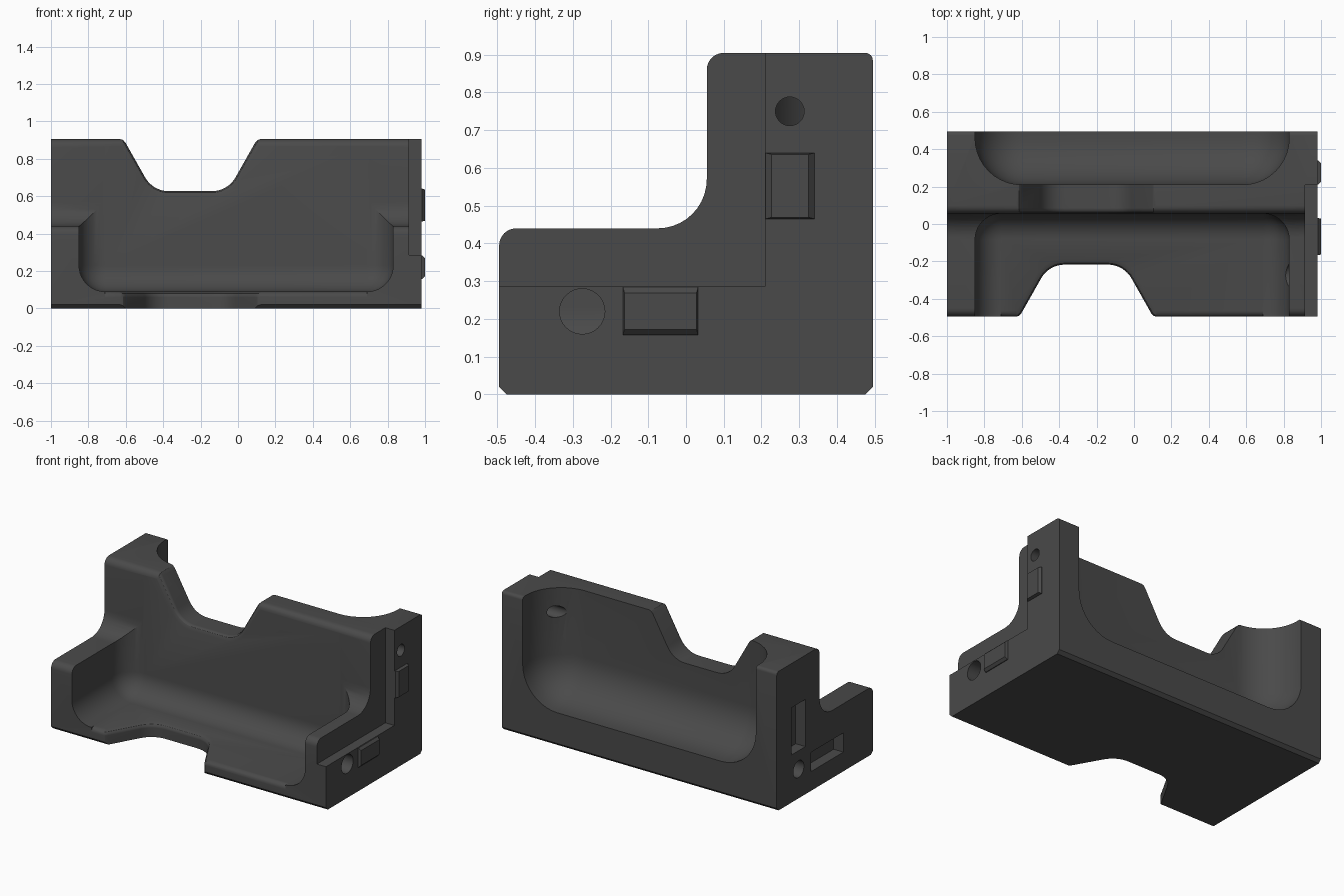
import bpy, bmesh, math
from mathutils import Vector

if "Cube" in bpy.data.objects:
    bpy.data.objects.remove(bpy.data.objects["Cube"])

mat = bpy.data.materials.new("dark_grey")
mat.diffuse_color = (0.068, 0.068, 0.068, 1)
mat.use_nodes = True
mat.node_tree.nodes["Principled BSDF"].inputs["Base Color"].default_value = mat.diffuse_color


def finish(name, bm):
    bmesh.ops.recalc_face_normals(bm, faces=bm.faces[:])
    me = bpy.data.meshes.new(name)
    bm.to_mesh(me)
    bm.free()
    ob = bpy.data.objects.new(name, me)
    me.materials.append(mat)
    bpy.context.collection.objects.link(ob)
    return ob


def loft(name, rings):
    """Closed solid through rings that share a point count."""
    bm = bmesh.new()
    vs = [[bm.verts.new(p) for p in r] for r in rings]
    n = len(vs[0])
    for a, b in zip(vs, vs[1:]):
        for i in range(n):
            j = (i + 1) % n
            bm.faces.new((a[i], a[j], b[j], b[i]))
    bm.faces.new(vs[0])
    bm.faces.new(vs[-1])
    return finish(name, bm)


def prism(name, profile, x0, x1):
    return loft(name, [[(x, y, z) for y, z in profile] for x in (x0, x1)])


def rounded(points):
    """2D outline from (a, b, radius, segments) corners."""
    out = []
    for i, (a, b, r, seg) in enumerate(points):
        p = Vector((a, b))
        if r == 0:
            out.append(p)
            continue
        d0 = (Vector(points[i - 1][:2]) - p).normalized()
        d1 = (Vector(points[(i + 1) % len(points)][:2]) - p).normalized()
        half = d0.angle(d1) / 2
        c = p + (d0 + d1).normalized() * r / math.sin(half)
        s, e = p + d0 * r / math.tan(half) - c, p + d1 * r / math.tan(half) - c
        turn = s.angle_signed(e)
        for k in range(seg + 1):
            t = -turn * k / seg
            out.append(c + Vector((s.x * math.cos(t) - s.y * math.sin(t),
                                   s.x * math.sin(t) + s.y * math.cos(t))))
    return out


def box(name, lo, hi, radius=0):
    bm = bmesh.new()
    bmesh.ops.create_cube(bm, size=1)
    for v in bm.verts:
        v.co = [(l + h) / 2 + c * (h - l) for l, h, c in zip(lo, hi, v.co)]
    if radius:
        bmesh.ops.bevel(bm, geom=bm.edges[:], offset=radius, segments=10,
                        profile=0.5, affect='EDGES')
    return finish(name, bm)


def rod(name, x0, x1, y, z, r):
    ring = [(y + r * math.cos(k * math.pi / 16), z + r * math.sin(k * math.pi / 16))
            for k in range(32)]
    return prism(name, ring, x0, x1)


def notch(name, place):
    """Tapered finger notch with a rounded mouth; place maps (u, depth, s)."""
    half = [(.375, -.15, 0, 1), (.375, 0, 0, 1), (.36, .004, 0, 1), (.347, .018, 0, 1),
            (.2, .278, .145, 8)]
    pts = rounded(half + [(-a, b, r, s) for a, b, r, s in reversed(half)])
    n = len(pts)
    nor = []
    for i in range(n):
        t = (pts[(i + 1) % n] - pts[i - 1]).normalized()
        nor.append(Vector((t.y, -t.x)))
    if nor[n // 2].y < 0:
        nor = [-v for v in nor]
    r = .03
    levels = [(-.35, r)]
    for k in range(6):
        a = k * math.pi / 10
        levels.append((r * math.sin(a), r * (1 - math.sin(math.acos(1 - math.sin(a))))))
    levels.append((.6, 0))
    return loft(name, [[place(*(p + m * off), s) for p, m in zip(pts, nor)]
                       for s, off in levels])


def cut(ob, cutter):
    m = ob.modifiers.new("cut", 'BOOLEAN')
    m.operation, m.solver, m.object = 'DIFFERENCE', 'EXACT', cutter
    bpy.context.view_layer.objects.active = ob
    bpy.ops.object.modifier_apply(modifier=m.name)
    bpy.data.objects.remove(cutter)


# L-shaped body
body = prism("body", rounded([
    (-.475, 0, 0, 1), (.475, 0, 0, 1), (.495, .02, 0, 1), (.495, .905, .02, 4),
    (.055, .905, .045, 6), (.055, .44, .13, 10), (-.495, .44, .045, 6),
    (-.495, .02, 0, 1)]), -1, .98)

# front tray and back pocket, both open on two sides
cut(body, box("tray_cutter", (-.85, -1.2, .09), (.83, .056, 1.6), .14))
cut(body, box("pocket_cutter", (-.85, .21, .22), (.83, 1.3, 1.7), .25))

# rounded front lip of the tray floor
lip = [(-.53, .12), (-.465, .0905)]
lip += [(-.465 - .03 * math.sin(k * math.pi / 12), .06 + .03 * math.cos(k * math.pi / 12))
        for k in range(7)] + [(-.53, .06)]
cut(body, prism("lip_cutter", lip, -.71, .69))

# matching notches in the wall and in the floor
cut(body, notch("wall_notch_cutter", lambda u, d, s: (u - .255, .055 + s, .905 - d)))
cut(body, notch("floor_notch_cutter", lambda u, d, s: (u - .255, -.495 + d, .09 - s)))

# step in the right end
cut(body, box("step_cutter", (.915, -1, .286), (1.2, .209, 1.3)))

# pin holes in the right end, breaking into the pockets
cut(body, rod("upper_hole_cutter", .68, 1.1, .275, .75, .038))
cut(body, rod("lower_hole_cutter", .74, 1.1, -.275, .22, .06))

# sockets in the left end
cut(body, box("upright_socket_cutter", (-1.1, .2, .31), (-.93, .345, .617)))
cut(body, box("flat_socket_cutter", (-1.1, -.19, .125), (-.93, .14, .25)))
cut(body, rod("left_hole_cutter", -1.1, -.9, .27, .19, .055))


# chamfered locking tabs on the right end
def tab(name, y0, y1, z0, z1, iy, iz):
    def ring(x, k):
        return [(x, y0 + iy * k, z0 + iz * k), (x, y1 - iy * k, z0 + iz * k),
                (x, y1 - iy * k, z1 - iz * k), (x, y0 + iy * k, z1 - iz * k)]
    return loft(name, [ring(.96, 0), ring(.985, 0), ring(1, 1)])


tabs = [tab("upright_tab", .211, .34, .465, .64, .015, .004),
        tab("flat_tab", -.167, .032, .157, .284, .004, .015)]

# soft shading with crisp edges
bpy.ops.object.select_all(action='DESELECT')
body.select_set(True)
bpy.context.view_layer.objects.active = body
bpy.ops.object.shade_smooth_by_angle(angle=math.radians(30))
